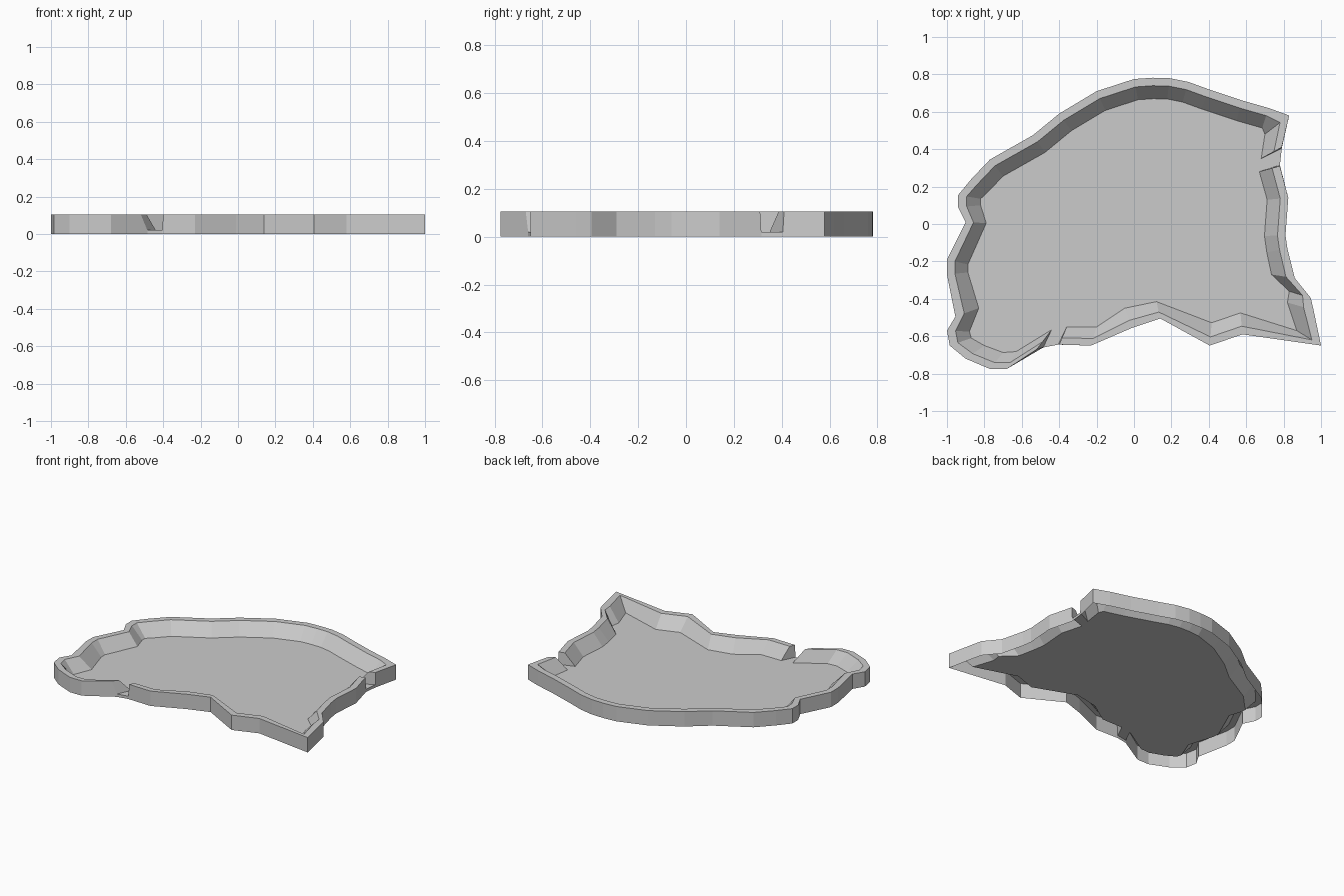
import bpy
from mathutils import Vector

if "Cube" in bpy.data.objects:
    bpy.data.objects.remove(bpy.data.objects["Cube"])

HEIGHT, FLOOR_Z = 0.105, 0.02
INSET, RIM_SHARE = 0.112, 0.38   # floor inset from outline; flat share of it

# Counter-clockwise outlines of the two wall sections between the notches
long_outline = [
    (.79, .41), (.83, .58), (.72, .62), (.58, .66), (.40, .72), (.29, .76),
    (.19, .78), (.10, .782), (0, .775), (-.20, .71), (-.40, .59), (-.54, .475),
    (-.77, .345), (-.87, .24), (-.94, .155), (-.94, .09), (-.90, .01),
    (-1, -.19), (-1, -.27), (-.955, -.495), (-1, -.57), (-.985, -.65),
    (-.90, -.72), (-.77, -.775), (-.68, -.775), (-.52, -.67)]
short_outline = [
    (-.40, -.645), (-.23, -.65), (-.01, -.555), (.14, -.505), (.405, -.65),
    (.58, -.59), (1, -.65), (.96, -.46), (.945, -.395), (.86, -.29),
    (.82, -.13), (.81, -.06), (.825, .14), (.78, .31)]

# Slope feet that differ from the even inset (tight corners, notch ends)
long_feet = {0: (.68, .35), 1: (.70, .48), 14: (-.82, .135), 15: (-.82, .10),
             16: (-.79, .005), 19: (-.83, -.45), 20: (-.88, -.575),
             21: (-.87, -.61), 22: (-.80, -.65), 23: (-.70, -.687),
             24: (-.63, -.682), 25: (-.44, -.565)}
short_feet = {0: (-.36, -.55), 1: (-.20, -.55), 3: (.12, -.415),
              6: (.87, -.57), 7: (.82, -.42), 8: (.83, -.36),
              9: (.735, -.27), 13: (.67, .28)}


def inset_feet(outline, fixed):
    """Mitred inward offset of the outline, with fixed corners replaced."""
    pts = [Vector(p) for p in outline]
    feet = []
    for i, p in enumerate(pts):
        if i in fixed:
            feet.append(Vector(fixed[i]))
            continue
        a, b = (p - pts[i - 1]).normalized(), (pts[i + 1] - p).normalized()
        n1, n2 = Vector((-a.y, a.x)), Vector((-b.y, b.x))
        feet.append(p + (n1 + n2) * INSET / (1 + n1.dot(n2)))
    return feet


def make_mesh(name, verts, faces):
    mesh = bpy.data.meshes.new(name)
    mesh.from_pydata(verts, [], faces)
    mesh.update()
    obj = bpy.data.objects.new(name, mesh)
    bpy.context.collection.objects.link(obj)
    return obj


def make_wall(name, outline, feet, mouth_start, mouth_end):
    """Outer face, flat rim and inner slope, closed at the notch ends."""
    verts, faces, last = [], [], len(outline) - 1
    for i, (p, f) in enumerate(zip(outline, feet)):
        p = Vector(p)
        base = Vector(mouth_start if i == 0 else mouth_end if i == last else p)
        rim = p.lerp(f, RIM_SHARE)
        verts += [(*base, 0), (*p, HEIGHT), (*rim, HEIGHT), (*f, FLOOR_Z)]
    m0 = len(verts)
    verts += [(*mouth_start, FLOOR_Z), (*mouth_end, FLOOR_Z)]
    for i in range(last):
        k = 4 * i
        outer = [k, k + 4, k + 5, k + 1]
        if i == 0:
            outer.append(m0)
        if i == last - 1:
            outer.insert(2, m0 + 1)
        faces.append(outer)
        for r in (1, 2):
            faces.append((k + r, k + r + 4, k + r + 5, k + r + 1))
    e = 4 * last
    faces += [(1, 2, 3, m0), (m0 + 1, e + 3, e + 2, e + 1)]
    return make_mesh(name, verts, faces)


# Notch mouths where the floor runs out to the outer face
front_left, front_right = (-.485, -.66), (-.405, -.645)
right_low, right_high = (.78, .315), (.79, .405)

# Walls
long_f = inset_feet(long_outline, long_feet)
short_f = inset_feet(short_outline, short_feet)
make_wall("long_wall", long_outline, long_f, right_high, front_left)
make_wall("short_wall", short_outline, short_f, front_right, right_low)

# Flat floor reaching out through both notches
ring = [right_high, *long_f, front_left, front_right, *short_f, right_low]
make_mesh("basin_floor", [(*p, FLOOR_Z) for p in ring], [range(len(ring))])

# Low sills under the notches
for name, a, b in (("front_sill", front_left, front_right),
                   ("right_sill", right_low, right_high)):
    make_mesh(name, [(*a, 0), (*b, 0), (*b, FLOOR_Z), (*a, FLOOR_Z)],
              [(0, 1, 2, 3)])
